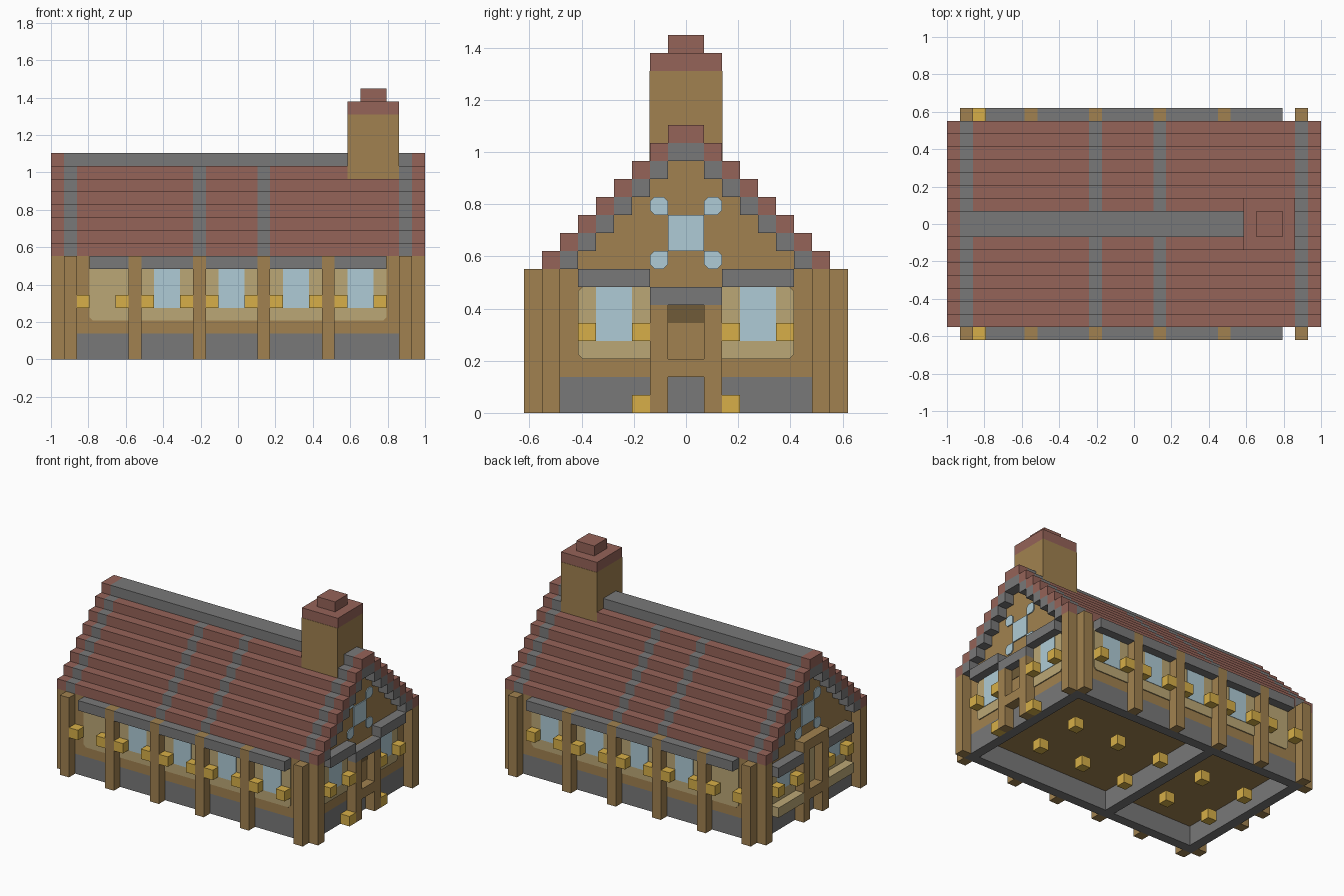
import bpy
import bmesh

if "Cube" in bpy.data.objects:
    bpy.data.objects.remove(bpy.data.objects["Cube"])

# Block grid: the house is LONG x WIDE blocks in plan
LONG, WIDE = 29, 18
U = 2 / LONG
THIN, THICK = 0.1, 0.14  # plate depths in blocks


def material(name, *rgb):
    m = bpy.data.materials.new(name)
    m.use_nodes = True
    m.diffuse_color = (*rgb, 1)
    m.node_tree.nodes["Principled BSDF"].inputs["Base Color"].default_value = (*rgb, 1)
    return m


RED = material("roof red", .3, .125, .098)
BROWN = material("timber brown", .355, .222, .08)
TAN = material("pale plaster", .5, .39, .18)
GREY = material("stone grey", .19, .19, .19)
BLUE = material("window blue", .43, .6, .67)
GOLD = material("lantern gold", .68, .43, .065)
DARK = material("door dark brown", .16, .105, .04)


def part(name, mat, boxes, cut=0):
    """One object made of boxes, each (x0, x1, y0, y1, z0, z1) in blocks.
    With cut, the outline corners of thin plates are chamfered."""
    bm = bmesh.new()
    for x0, x1, y0, y1, z0, z1 in boxes:
        cube = bmesh.ops.create_cube(bm, size=1)["verts"]
        for v in cube:
            v.co.x = (x1 if v.co.x > 0 else x0) * U - LONG * U / 2
            v.co.y = (y1 if v.co.y > 0 else y0) * U - WIDE * U / 2
            v.co.z = (z1 if v.co.z > 0 else z0) * U
    if cut:
        short = [e for e in bm.edges if e.calc_length() < U / 2]
        bmesh.ops.bevel(bm, geom=short, offset=cut * U, segments=1, affect='EDGES')
    mesh = bpy.data.meshes.new(name)
    bm.to_mesh(mesh)
    bm.free()
    mesh.materials.append(mat)
    obj = bpy.data.objects.new(name, mesh)
    bpy.context.collection.objects.link(obj)


def flip_y(boxes):
    return boxes + [(a, b, WIDE - d, WIDE - c, e, f) for a, b, c, d, e, f in boxes]


def flip_x(boxes):
    return boxes + [(LONG - b, LONG - a, c, d, e, f) for a, b, c, d, e, f in boxes]


# Foundation, hollow underneath, with a cross wall
part("foundation", GREY, flip_y([(1, 28, 1, 2, 0, 2)])
     + flip_x([(1, 2, 2, 16, 0, 2)]) + [(11, 12, 2, 16, 0, 2)])
part("main_walls_and_floor", BROWN, [(1, 28, 1, 17, 2, 8)])

# Long sides: plaster, windows, posts, eave beam
posts = [6, 11, 16, 21]
part("side_plaster", TAN, flip_y([(3, 26, 1 - THIN, 1, 3, 7.5)]), cut=.25)
part("side_windows", BLUE, flip_y([(p + 2, p + 4, 1 - THICK, 1, 4, 7) for p in posts]))
part("side_posts", BROWN, flip_y([(p, p + 1, 0, 1, 0, 8) for p in [1] + posts + [27]]))
edges = [3] + posts + [25]
part("eave_beams", GREY, flip_y([(a if a == 3 else a + 1, b + (b == 25), 0, 1, 7, 8)
                                 for a, b in zip(edges, edges[1:])]))
part("corner_posts", BROWN, flip_x(flip_y([(0, 1, 1, 2, 0, 8)])))

# Lanterns on both sides of every post, on the ends and in the cellar
spots = [2, 25] + [p + s for p in posts for s in (-1, 1)]
part("side_lanterns", GOLD, flip_y([(x, x + 1, 0, 1, 4, 5) for x in spots]))
part("end_lanterns", GOLD, flip_x(flip_y([(0, 1, y, y + 1, 4, 5) for y in (3, 6)])))
part("ground_lanterns", GOLD, flip_y([(x, x + 1, 6, 7, 0, 1) for x in range(3, LONG, 5)]))

# End walls
part("end_plaster", TAN, flip_x([(1 - THIN, 1, 3, 15, 3, 7)]), cut=.25)
part("right_end_wall_centre", BROWN, [(28, 28 + THICK, 7, 11, 3, 7)])
part("right_end_windows", BLUE, flip_y([(28, 28 + THICK, 4, 6, 4, 7)]))
part("left_end_windows", BLUE, flip_y([(1 - THICK, 1, 4, 6, 4, 6)]))

# Door frame and beams at the chimney end
part("door_posts", BROWN, flip_y([(28, 29, 7, 8, 0, 6)]) + [(28, 29, 8, 10, 2, 3)])
part("door_lintel", GREY, [(28, 29, 7, 11, 6, 7)])
part("end_beams", GREY, flip_y([(28, 29, 3, 7, 7, 8)]))
part("door_window", DARK, [(28, 28 + THICK + THIN / 2, 8, 10, 5, 6)])

# Frame, ledges and beams at the other end
part("far_frame", BROWN, flip_y([(0, 1, 7, 8, 0, 8)])
     + [(0, 1, 8, 10, 7, 8), (0, 1, 8, 10, 2, 3)])
part("far_beams", GREY, flip_y([(0, 1, 3, 7, 6, 7)]))
part("far_ledges", TAN, flip_y([(0, 1, 3, 7, 2, 3)]))

# Stepped gables with a cross shaped window
steps = range(7)
part("gable_walls", BROWN, [(1, 28, 2 + n, 16 - n, 8 + n, 9 + n) for n in steps])
part("gable_windows", BLUE, flip_x(
    [(1 - THIN, 1, 8, 10, 9, 11)]
    + flip_y([(1 - THIN, 1, 7.5, 8, z, z + .5) for z in (8.5, 11)])))
part("gable_corner_panes", BLUE, flip_x(
    flip_y([(1 - THIN, 1, 7, 8, z, z + 1) for z in (8, 11)])), cut=.25)

# Stepped roof with grey bands, ridge and end trim
bands = [1, 11, 16, 27]
starts = [0] + [b + 1 for b in bands]
part("roof_tiles", RED, flip_y([(a, b, 1 + n, 2 + n, 8 + n, 9 + n)
                                for n in steps for a, b in zip(starts, bands + [LONG])])
     + flip_x([(0, 1, 8, 10, 15, 16)]))
part("roof_bands", GREY, flip_y([(b, b + 1, 1 + n, 2 + n, 8 + n, 9 + n)
                                 for n in steps for b in bands]))
part("ridge", GREY, [(1, 28, 8, 10, 15, 16)])
part("gable_trim", GREY, flip_x(flip_y([(0, 1, 2 + n, 3 + n, 8 + n, 9 + n) for n in steps])))

# Chimney, its foot just proud of the top roof step
part("chimney", BROWN, [(23, 27, 7 - THIN / 4, 11 + THIN / 4, 14, 19)])
part("chimney_cap", RED, [(23, 27, 7, 11, 19, 20), (24, 26, 8, 10, 20, 21)])
